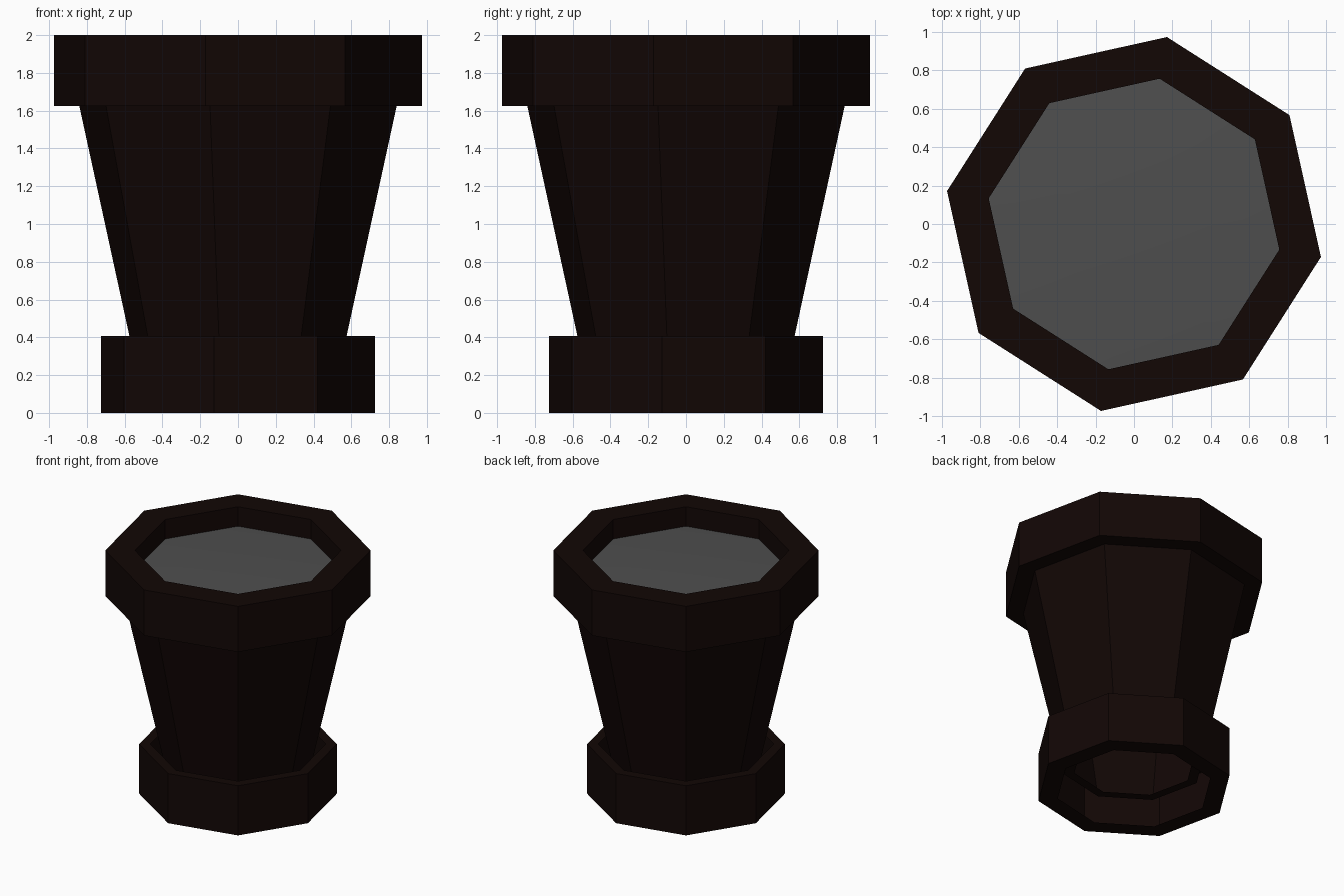
import bpy, bmesh, math

if "Cube" in bpy.data.objects:
    bpy.data.objects.remove(bpy.data.objects["Cube"])

SIDES, TURN = 8, math.radians(-10)


def material(name, rgb):
    m = bpy.data.materials.new(name)
    m.diffuse_color = (*rgb, 1)
    m.use_nodes = True
    m.node_tree.nodes["Principled BSDF"].inputs["Base Color"].default_value = m.diffuse_color
    return m


def finish(name, bm, mat):
    bmesh.ops.recalc_face_normals(bm, faces=bm.faces)
    mesh = bpy.data.meshes.new(name)
    bm.to_mesh(mesh)
    bm.free()
    mesh.materials.append(mat)
    ob = bpy.data.objects.new(name, mesh)
    bpy.context.collection.objects.link(ob)
    return ob


def loop(bm, r, z):
    return [bm.verts.new((r * math.cos(TURN + i * math.tau / SIDES),
                          r * math.sin(TURN + i * math.tau / SIDES), z))
            for i in range(SIDES)]


def shell(name, profile, mat):
    """Open (radius, height) profile swept around eight sides."""
    bm = bmesh.new()
    loops = [loop(bm, r, z) for r, z in profile]
    for a, b in zip(loops, loops[1:]):
        for i in range(SIDES):
            j = (i + 1) % SIDES
            bm.faces.new((a[i], a[j], b[j], b[i]))
    return finish(name, bm, mat)


clay = material("dark_clay", (0.006, 0.002, 0.0015))
earth = material("grey_soil", (0.077, 0.077, 0.077))

# Heavy rim: underside, outer wall, top lip and short inner wall
shell("rim", [(0.80, 1.625), (0.988, 1.625), (0.988, 2.0), (0.768, 2.0), (0.768, 1.80)], clay)
# Tapered wall with an inward lip at its lower end
shell("tapered_wall", [(0.46, 0.20), (0.538, 0.20), (0.853, 1.625)], clay)
# Hollow foot ring: lower lip, outer wall, upper lip
shell("foot_ring", [(0.588, 0.0), (0.736, 0.0), (0.736, 0.408), (0.653, 0.408)], clay)

# Soil surface, very slightly domed, meeting the inside of the rim
bm = bmesh.new()
edge = loop(bm, 0.768, 1.84)
inner = loop(bm, 0.4, 1.86)
for i in range(SIDES):
    j = (i + 1) % SIDES
    bm.faces.new((edge[i], edge[j], inner[j], inner[i]))
bm.faces.new(inner)
soil = finish("soil", bm, earth)
for p in soil.data.polygons:
    p.use_smooth = True
